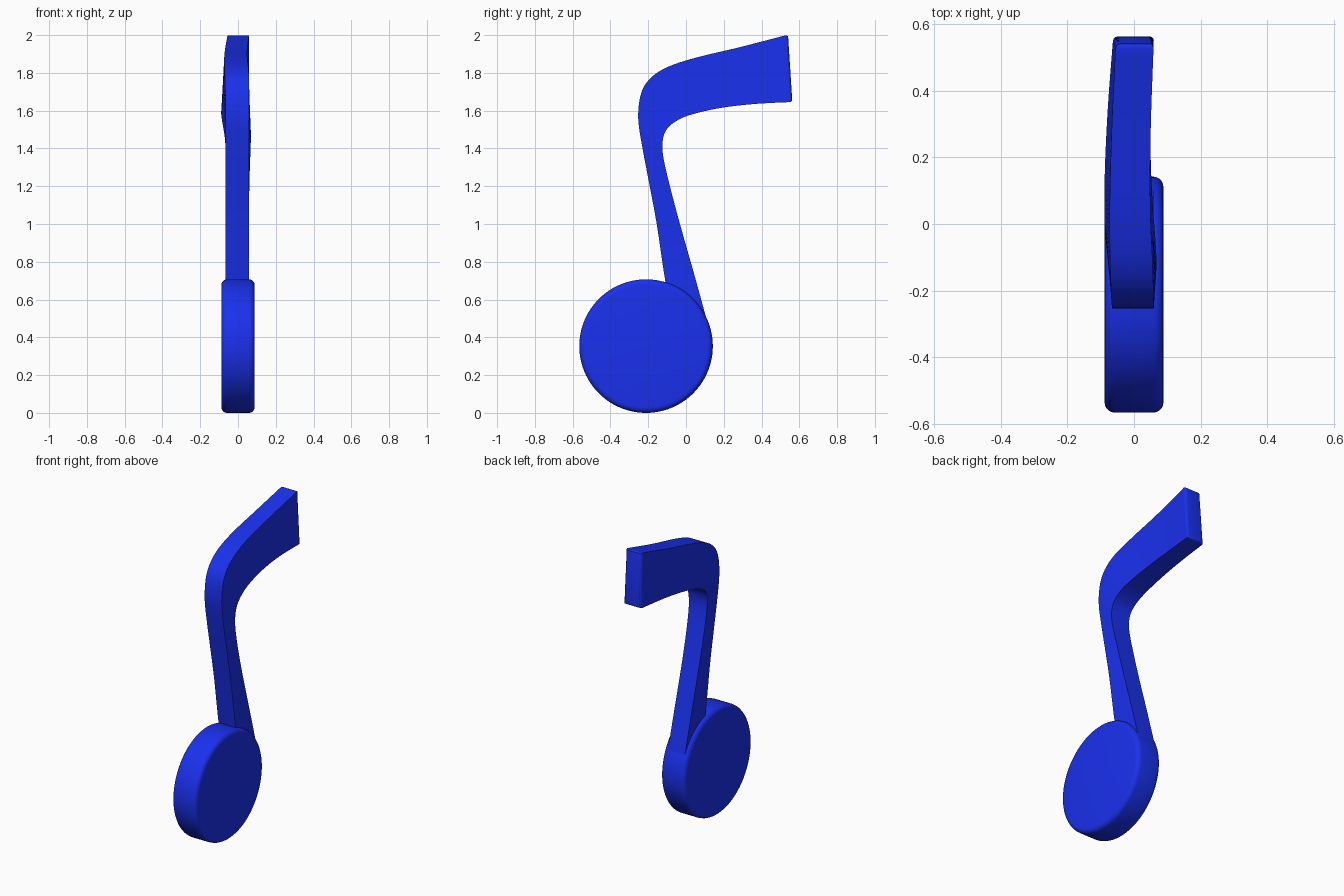
import bpy, bmesh, math

if "Cube" in bpy.data.objects:
    bpy.data.objects.remove(bpy.data.objects["Cube"])

blue = bpy.data.materials.new("blue")
blue.diffuse_color = (0.01, 0.03, 0.85, 1)
blue.use_nodes = True
blue.node_tree.nodes["Principled BSDF"].inputs["Base Color"].default_value = blue.diffuse_color


def finish(obj):
    obj.data.materials.append(blue)
    bpy.ops.object.select_all(action='DESELECT')
    obj.select_set(True)
    bpy.context.view_layer.objects.active = obj
    bpy.ops.object.shade_smooth_by_angle(angle=math.radians(35))


# Note head: thick disc with rounded rims
bpy.ops.mesh.primitive_cylinder_add(vertices=96, radius=0.3535, depth=0.176,
                                    location=(0, -0.2115, 0.3535),
                                    rotation=(0, math.pi / 2, 0))
head = bpy.context.object
head.name = "note_head"
bev = head.modifiers.new("rim", 'BEVEL')
bev.width, bev.segments = 0.03, 5
bev.limit_method = 'ANGLE'
bpy.ops.object.modifier_apply(modifier="rim")
finish(head)

# Stem and flag: outer y, z; inner y, z; outer x left/right; inner x left/right
stations = [
    (-0.055, 0.40, 0.120, 0.455, -0.065, 0.058, -0.065, 0.058),
    (-0.110, 0.70, 0.050, 0.710, -0.065, 0.058, -0.065, 0.058),
    (-0.155, 1.00, -0.032, 1.000, -0.065, 0.058, -0.065, 0.058),
    (-0.192, 1.20, -0.085, 1.200, -0.065, 0.058, -0.065, 0.060),
    (-0.230, 1.40, -0.121, 1.360, -0.065, 0.058, -0.065, 0.065),
    (-0.253, 1.56, -0.122, 1.450, -0.065, 0.059, -0.069, 0.068),
    (-0.238, 1.69, -0.095, 1.510, -0.067, 0.059, -0.078, 0.067),
    (-0.190, 1.77, -0.030, 1.557, -0.069, 0.058, -0.086, 0.063),
    (-0.100, 1.83, 0.060, 1.588, -0.072, 0.055, -0.089, 0.056),
    (0.050, 1.88, 0.200, 1.617, -0.073, 0.049, -0.086, 0.050),
    (0.280, 1.935, 0.370, 1.636, -0.067, 0.050, -0.077, 0.050),
    (0.540, 2.002, 0.563, 1.646, -0.055, 0.059, -0.062, 0.060),
]


def catmull(a, b, c, d, t):
    return [0.5 * (2 * q + (r - p) * t + (2 * p - 5 * q + 4 * r - s) * t * t
                   + (3 * q - p - 3 * r + s) * t ** 3)
            for p, q, r, s in zip(a, b, c, d)]


steps, rows, last = 6, [], len(stations) - 1
for i in range(last):
    quad = [stations[min(max(i + k, 0), last)] for k in (-1, 0, 1, 2)]
    rows += [catmull(*quad, j / steps) for j in range(steps)]
rows.append(stations[last])

bm = bmesh.new()
rings = [[bm.verts.new(p) for p in ((ol, oy, oz), (orr, oy, oz), (ir, iy, iz), (il, iy, iz))]
         for oy, oz, iy, iz, ol, orr, il, ir in rows]
for a, b in zip(rings, rings[1:]):
    for k in range(4):
        n = (k + 1) % 4
        bm.faces.new((a[k], a[n], b[n], b[k]))
bm.faces.new(rings[0])
tip = bm.faces.new(rings[-1])
# Rounded edges on the flag tip
bmesh.ops.bevel(bm, geom=list(tip.edges), offset=0.014, segments=3, profile=0.5,
                affect='EDGES')
bmesh.ops.recalc_face_normals(bm, faces=bm.faces)
mesh = bpy.data.meshes.new("stem_and_flag")
bm.to_mesh(mesh)
bm.free()
stem = bpy.data.objects.new("stem_and_flag", mesh)
bpy.context.collection.objects.link(stem)
finish(stem)
